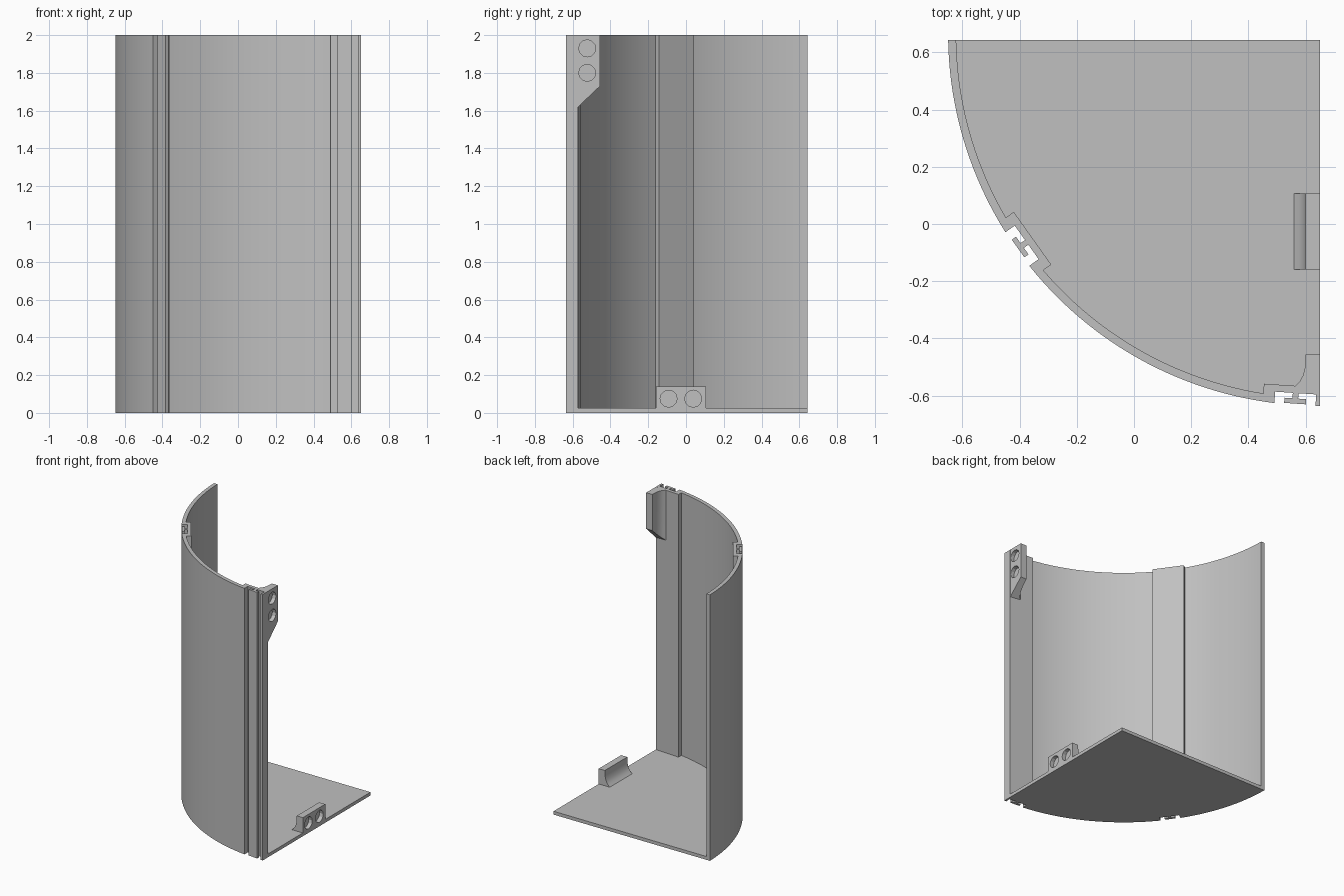
import bpy, bmesh, math
from mathutils import Vector

if "Cube" in bpy.data.objects:
    bpy.data.objects.remove(bpy.data.objects["Cube"])

CX, CY = 0.651, 0.665          # centre of the curved wall
BACK = 0.644                   # y of the straight back edge
R_OUT, R_IN, R_PLATE = 1.301, 1.273, 1.234
FLOOR, TOP = 0.025, 2.0
GROOVES = [math.radians(215.4), math.radians(266.1)]

grey = bpy.data.materials.new("light_grey")
grey.diffuse_color = (0.53, 0.53, 0.53, 1)
grey.use_nodes = True
grey.node_tree.nodes["Principled BSDF"].inputs["Base Color"].default_value = grey.diffuse_color


def make(name, verts, faces):
    mesh = bpy.data.meshes.new(name)
    mesh.from_pydata(verts, [], faces)
    bm = bmesh.new()
    bm.from_mesh(mesh)
    bmesh.ops.remove_doubles(bm, verts=bm.verts, dist=1e-5)
    bmesh.ops.recalc_face_normals(bm, faces=bm.faces)
    bm.to_mesh(mesh)
    bm.free()
    mesh.materials.append(grey)
    ob = bpy.data.objects.new(name, mesh)
    bpy.context.collection.objects.link(ob)
    return ob


def smooth(ob):
    bpy.ops.object.select_all(action='DESELECT')
    ob.select_set(True)
    bpy.context.view_layer.objects.active = ob
    bpy.ops.object.shade_smooth_by_angle(angle=math.radians(25))


def arc(r, a, b, n):
    return [(CX + r * math.cos(a + (b - a) * i / n),
             CY + r * math.sin(a + (b - a) * i / n)) for i in range(n + 1)]


def local(th, t, d):
    """Point at tangential offset t and radial distance d."""
    c, s = math.cos(th), math.sin(th)
    return (CX + d * c - t * s, CY + d * s + t * c)


# Outer outline: arcs broken by two channels, each holding a T-shaped rail
HALF = 0.072
rail = [(-HALF, 1.259), (-0.010, 1.259), (-0.010, 1.278),
        (-0.038, 1.278), (-0.038, 1.296)]
rail += [(-t, d) for t, d in reversed(rail)]
w = math.asin(HALF / R_OUT)
g1, g2 = GROOVES
start = math.pi + math.asin((CY - BACK) / R_OUT)
end = math.pi * 1.5
outer = arc(R_OUT, start, g1 - w, 20)
outer += [local(g1, t, d) for t, d in rail]
outer += arc(R_OUT, g1 + w, g2 - w, 28)
outer += [local(g2, t, d) for t, d in rail]
outer += arc(R_OUT, g2 + w, end, 1)

# Inner outline: arcs broken by the flat backing of each channel
PH = 0.113
pw = math.asin(PH / R_IN)
inner = arc(R_IN, math.pi + math.asin((CY - BACK) / R_IN), g1 - pw, 20)
inner += [local(g1, -PH, R_PLATE), local(g1, PH, R_PLATE)]
inner += arc(R_IN, g1 + pw, g2 - pw, 28)
inner += [local(g2, -PH, R_PLATE),
          local(g2, R_PLATE / math.tan(g2), R_PLATE)]

# Shell: wall and floor as one closed body
n, m = len(outer), len(inner)
verts = [(x, y, 0) for x, y in outer] + [(x, y, TOP) for x, y in outer]
verts += [(x, y, FLOOR) for x, y in inner] + [(x, y, TOP) for x, y in inner]
verts += [(CX, BACK, 0), (CX, BACK, FLOOR)]
ob0, ot0, if0, it0 = 0, n, 2 * n, 2 * n + m
k0, k1 = 2 * n + 2 * m, 2 * n + 2 * m + 1
faces = [(i, i + 1, n + i + 1, n + i) for i in range(n - 1)]
faces += [(if0 + i, if0 + i + 1, it0 + i + 1, it0 + i) for i in range(m - 1)]
faces.append(list(range(n)) + [k0])                          # underside
faces.append(list(range(if0, if0 + m)) + [k1])               # floor
faces.append(list(range(ot0, ot0 + n)) + list(range(it0 + m - 1, it0 - 1, -1)))
faces.append((0, n, it0, if0, k1, k0))                       # back edge
faces.append((n - 1, 2 * n - 1, it0 + m - 1, if0 + m - 1, k1, k0))  # right edge
smooth(make("shell", verts, faces))

# Bracket profile: (distance in from the right face, height), concave fillet
bracket = [(0, 0), (0.092, 0), (0.073, 0.018), (0.060, 0.042),
           (0.053, 0.070), (0.051, 0.090), (0.051, 0.115), (0, 0.115)]


def prism(name, lower, upper):
    k = len(lower)
    sides = [(i, (i + 1) % k, k + (i + 1) % k, k + i) for i in range(k)]
    return make(name, lower + upper, sides + [range(k), range(k, 2 * k)])


def add_holes(ob, centres, radius=0.045, depth=0.03, sides=12):
    """Shallow round pockets in the right face."""
    for i, (y, z) in enumerate(centres):
        ring = [(y + radius * math.cos(math.tau * j / sides),
                 z + radius * math.sin(math.tau * j / sides))
                for j in range(sides)]
        cut = prism(f"{ob.name}_hole_cutter_{i + 1}",
                    [(CX - depth, a, b) for a, b in ring],
                    [(CX + 0.05, a, b) for a, b in ring])
        cut.hide_render = True
        cut.hide_viewport = True
        mod = ob.modifiers.new("hole", 'BOOLEAN')
        mod.operation = 'DIFFERENCE'
        mod.solver = 'EXACT'
        mod.object = cut


# Upper bracket: hangs from the top, underside cut on a slope
Y0 = -0.571
up = prism("upper_bracket",
           [(CX - u, Y0 + v, 1.62 + 0.95 * v) for u, v in bracket],
           [(CX - u, Y0 + v, TOP) for u, v in bracket])
smooth(up)
add_holes(up, [(-0.523, 1.93), (-0.523, 1.80)])

# Lower bracket: sits on the floor
low = prism("lower_bracket",
            [(CX - u, -0.159, FLOOR + v) for u, v in bracket],
            [(CX - u, 0.107, FLOOR + v) for u, v in bracket])
smooth(low)
add_holes(low, [(-0.092, 0.075), (0.038, 0.075)])
